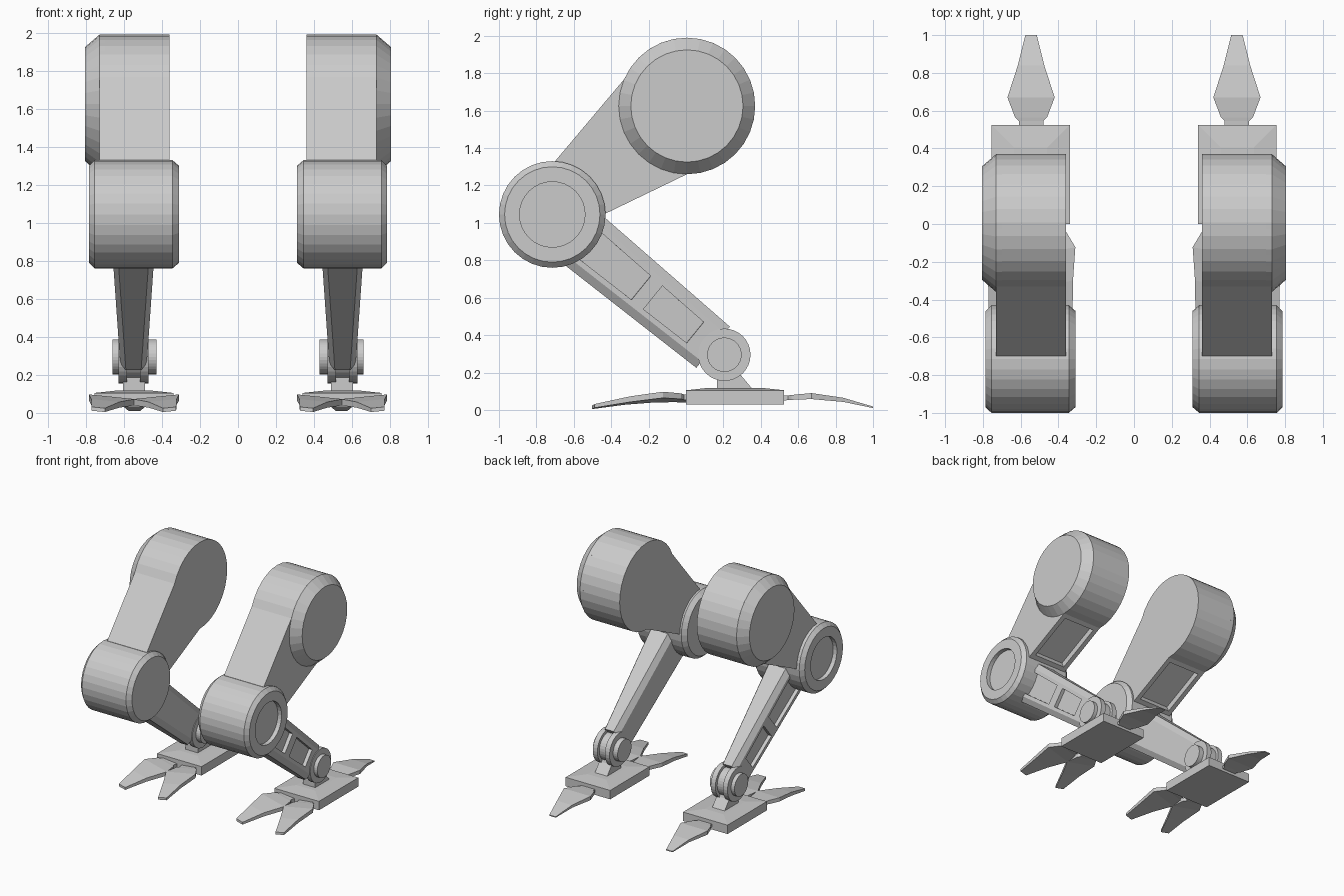
import bpy, bmesh, math
from mathutils import Vector

cube = bpy.data.objects.get("Cube")
if cube:
    bpy.data.objects.remove(cube)

grey = bpy.data.materials.new("light_grey")
grey.use_nodes = True
COLOUR = (0.6, 0.6, 0.6, 1)
grey.diffuse_color = COLOUR
grey.node_tree.nodes["Principled BSDF"].inputs["Base Color"].default_value = COLOUR

SEG = 32
HIP = (0.005, 1.625)
KNEE = (-0.715, 1.045)
ANKLE = (0.205, 0.295)


def loft(name, rings, panel=None):
    """Skin rings of points into a capped solid, once per leg; panel = (ring gaps, side, inset, depth)."""
    for side, prefix in ((1, "left_"), (-1, "right_")):
        bm = bmesh.new()
        loops = [[bm.verts.new((p[0] * side, p[1], p[2])) for p in ring] for ring in rings]
        n = len(loops[0])
        bm.faces.new(loops[0])
        bm.faces.new(loops[-1])
        recessed = []
        for gap, (a, b) in enumerate(zip(loops, loops[1:])):
            for i in range(n):
                j = (i + 1) % n
                face = bm.faces.new((a[i], a[j], b[j], b[i]))
                if panel and gap in panel[0] and i == panel[1]:
                    recessed.append(face)
        bmesh.ops.recalc_face_normals(bm, faces=bm.faces[:])
        for face in recessed:
            normal = face.normal.copy()
            bmesh.ops.inset_region(bm, faces=[face], thickness=panel[2])
            walls = bmesh.ops.extrude_discrete_faces(bm, faces=[face])["faces"]
            for v in walls[0].verts:
                v.co -= normal * panel[3]
        mesh = bpy.data.meshes.new(prefix + name)
        bm.to_mesh(mesh)
        bm.free()
        mesh.materials.append(grey)
        bpy.context.collection.objects.link(bpy.data.objects.new(prefix + name, mesh))


def circle(x, centre, r):
    return [(x, centre[0] + r * math.cos(t), centre[1] + r * math.sin(t))
            for t in (math.tau * i / SEG for i in range(SEG))]


def lathe(name, centre, profile):
    loft(name, [circle(x, centre, r) for x, r in profile])


def prism(name, outline, x0, x1, panel=None):
    loft(name, [[(x, y, z) for y, z in outline] for x in (x0, x1)], panel)


# thigh: hip drum and arm in one outline, with a sunken panel underneath
arc = []
for i in range(23):
    t = math.radians(157 - 247 * i / 22)
    arc.append((HIP[0] + 0.365 * math.cos(t), HIP[1] + 0.365 * math.sin(t)))
thigh = arc + [(-0.43, 1.05), KNEE, (-0.70, 1.33)]
prism("thigh", thigh, 0.36, 0.73, ((0,), len(arc) - 1, 0.055, 0.05))
lathe("hip_cap", HIP, [(0.70, 0.365), (0.73, 0.365), (0.805, 0.30)])

# knee drum with a dished outer face
lathe("knee", KNEE, [(0.31, 0.255), (0.345, 0.285), (0.755, 0.285),
                     (0.785, 0.255), (0.785, 0.175), (0.75, 0.175)])

# shin: tapered chamfered bar with two sunken outer panels
along = Vector((ANKLE[0] - KNEE[0], ANKLE[1] - KNEE[1])).normalized()
across = Vector((-along.y, along.x))
MID = 0.55


def shin_ring(u):
    k = u / 1.115
    w = 0.118 - 0.048 * k
    top, low = 0.172 - 0.037 * k, -0.172 + 0.023 * k
    cx, cn = 0.03, 0.045
    section = [(w, low + cn), (w, top - cn), (w - cx, top), (cx - w, top),
               (-w, top - cn), (-w, low + cn), (cx - w, low), (w - cx, low)]
    ring = []
    for x, n in section:
        p = Vector(KNEE) + along * u + across * n
        ring.append((MID + x, p.x, p.y))
    return ring


loft("shin", [shin_ring(u) for u in (0.1, 0.2, 0.645, 0.67, 1.02, 1.115)],
     ((1, 3), 0, 0.04, 0.03))

# ankle: pin, two flanges and the bracket between them
lathe("ankle_pin", ANKLE, [(0.43, 0.092), (0.66, 0.092)])
lathe("ankle_inner_flange", ANKLE, [(0.472, 0.14), (0.515, 0.14)])
lathe("ankle_outer_flange", ANKLE, [(0.585, 0.14), (0.628, 0.14)])
lathe("ankle_hub", ANKLE, [(0.50, 0.115), (0.60, 0.115)])
prism("ankle_bracket", [(0.165, 0.10), (0.365, 0.10), (0.29, 0.19), (0.25, 0.30), (0.165, 0.30)],
      0.49, 0.605)


# foot plate with a shallow raised top
def rect(z, inset):
    x0, x1, y0, y1 = 0.34 + inset, 0.755 - inset, inset, 0.525 - inset
    return [(x0, y0, z), (x1, y0, z), (x1, y1, z), (x0, y1, z)]


loft("foot_plate", [rect(0.03, 0), rect(0.105, 0), rect(0.118, 0.12)])


# toes: flat leaf shapes, given as (distance, half width, top, bottom)
def toe(name, base, heading, stations, roll=0):
    d = Vector((math.sin(heading), math.cos(heading), 0))
    s = Vector((d.y, -d.x, 0))
    rings = []
    for dist, w, top, low in stations:
        c = Vector((base[0], base[1], 0)) + d * dist
        rings.append([c + s * w * e + Vector((0, 0, z + roll * w * e))
                      for e, z in ((1, top), (-1, top), (-1, low), (1, low))])
    loft(name, rings)


BACK = [(-0.02, 0.065, 0.075, 0.05), (0.025, 0.065, 0.077, 0.052), (0.045, 0.085, 0.08, 0.054),
        (0.15, 0.125, 0.09, 0.058), (0.32, 0.07, 0.065, 0.043), (0.48, 0.03, 0.018, 0.01)]
FRONT = [(-0.02, 0.065, 0.075, 0.045), (0.025, 0.065, 0.077, 0.047), (0.045, 0.085, 0.08, 0.05),
         (0.15, 0.122, 0.085, 0.052), (0.32, 0.075, 0.065, 0.035), (0.505, 0.035, 0.028, 0.008)]
toe("back_toe", (0.545, 0.52), 0, BACK)
toe("front_inner_toe", (0.46, 0), math.pi + 0.2, FRONT, 0.1)
toe("front_outer_toe", (0.635, 0), math.pi - 0.2, FRONT, -0.1)
